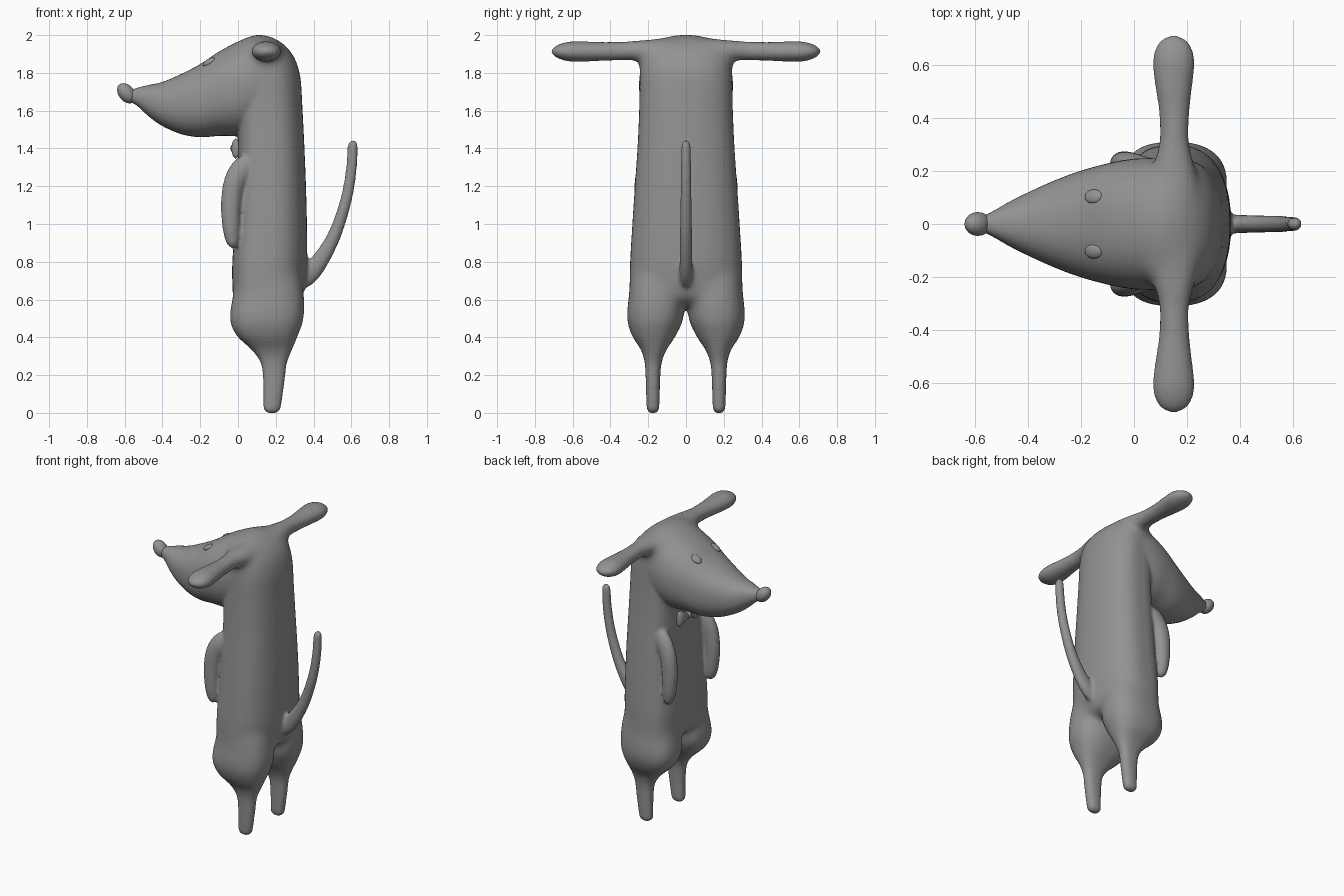
import bpy, bmesh, math
from mathutils import Vector

if "Cube" in bpy.data.objects:
    bpy.data.objects.remove(bpy.data.objects["Cube"])

X, Y, Z = Vector((1, 0, 0)), Vector((0, 1, 0)), Vector((0, 0, 1))
grey = bpy.data.materials.new("dark_grey")
grey.diffuse_color = (.29, .29, .29, 1)
grey.use_nodes = True
grey.node_tree.nodes["Principled BSDF"].inputs["Base Color"].default_value = grey.diffuse_color


def spline(p, steps=5):
    """Catmull-Rom through rows of numbers."""
    out = []
    for i in range(len(p) - 1):
        a, b, c, d = p[max(i - 1, 0)], p[i], p[i + 1], p[min(i + 2, len(p) - 1)]
        for s in range(steps):
            t = s / steps
            out.append([0.5 * (2 * B + (C - A) * t + (2 * A - 5 * B + 4 * C - D) * t * t
                               + (3 * B - A - 3 * C + D) * t ** 3)
                        for A, B, C, D in zip(a, b, c, d)])
    out.append(list(p[-1]))
    return out


def loft(bm, rows, axes=None, n=2.0, n_front=None, flip=1, sides=40):
    """Skin rings (x, y, z, radius_a, radius_b); without axes they follow the path."""
    rows = spline(rows)
    rings = []
    for i, (x, y, z, ra, rb) in enumerate(rows):
        c = Vector((x, y, z))
        if axes:
            a, b = axes
        else:
            t = Vector(rows[min(i + 1, len(rows) - 1)][:3]) - Vector(rows[max(i - 1, 0)][:3])
            a, b = Y.cross(t).normalized(), Y
        ring = []
        for k in range(sides):
            ang = 2 * math.pi * k / sides
            co, si = math.cos(ang), math.sin(ang)
            e = 2 / (n_front if n_front and co < 0 else n)
            p = c + a * (max(ra, .003) * math.copysign(abs(co) ** e, co)) \
                  + b * (max(rb, .003) * math.copysign(abs(si) ** e, si))
            p.y *= flip
            ring.append(bm.verts.new(p))
        rings.append(ring)
    for r, s in zip(rings, rings[1:]):
        for k in range(sides):
            j = (k + 1) % sides
            bm.faces.new((r[k], r[j], s[j], s[k]))
    bm.faces.new(rings[0])
    bm.faces.new(rings[-1])


def finish(bm, name):
    bmesh.ops.recalc_face_normals(bm, faces=bm.faces)
    for f in bm.faces:
        f.smooth = True
    me = bpy.data.meshes.new(name)
    bm.to_mesh(me)
    bm.free()
    me.materials.append(grey)
    ob = bpy.data.objects.new(name, me)
    bpy.context.collection.objects.link(ob)
    return ob


def ellipsoid(name, loc, radii, rot=(0, 0, 0)):
    bpy.ops.mesh.primitive_uv_sphere_add(segments=32, ring_count=16, location=loc, rotation=rot)
    ob = bpy.context.object
    ob.name = name
    ob.scale = radii
    ob.data.materials.append(grey)
    bpy.ops.object.shade_smooth()


bm = bmesh.new()
# torso
loft(bm, [(.157, 0, .57, .12, .24), (.157, 0, .61, .18, .295), (.162, 0, .68, .192, .299),
          (.168, 0, .8, .198, .296), (.175, 0, 1.0, .19, .284), (.177, 0, 1.2, .183, .271),
          (.176, 0, 1.4, .176, .257), (.172, 0, 1.6, .17, .248), (.166, 0, 1.78, .164, .245),
          (.152, 0, 1.88, .148, .24), (.135, 0, 1.95, .11, .2), (.125, 0, 1.992, .05, .1)],
     (X, Y), 2.3, 3.4)
# head and snout
loft(bm, [(-.575, 0, 1.675, .03, .03), (-.54, 0, 1.675, .045, .045), (-.47, 0, 1.652, .085, .085),
          (-.4, 0, 1.635, .117, .12), (-.3, 0, 1.635, .16, .165), (-.2, 0, 1.653, .194, .202),
          (-.1, 0, 1.69, .224, .229), (0, 0, 1.717, .25, .247), (.1, 0, 1.749, .255, .247),
          (.18, 0, 1.76, .23, .235)], (Z, Y), 2.3)
# tail
loft(bm, [(.28, 0, .68, .05, .03), (.36, 0, .725, .056, .035), (.43, 0, .80, .047, .034),
          (.51, 0, .94, .036, .032), (.57, 0, 1.12, .031, .03), (.599, 0, 1.28, .029, .028),
          (.607, 0, 1.41, .027, .025), (.608, 0, 1.435, .019, .017), (.608, 0, 1.447, .004, .004)])
for s in (1, -1):
    # legs
    loft(bm, [(.165, .13, .9, .1, .09), (.165, .145, .75, .16, .14), (.162, .154, .62, .188, .149),
              (.152, .163, .5, .196, .149), (.155, .17, .41, .162, .116), (.18, .171, .33, .104, .066),
              (.19, .174, .26, .068, .044), (.19, .175, .17, .057, .038), (.184, .175, .07, .049, .035),
              (.18, .175, .02, .044, .032), (.18, .175, 0, .026, .018)], (X, Y), 2.35, 2.6, s)
    # ears
    loft(bm, [(.152, .1, 1.915, .1, .07), (.152, .22, 1.918, .08, .058), (.152, .32, 1.917, .057, .051),
              (.152, .42, 1.914, .057, .049), (.15, .53, 1.913, .071, .053), (.15, .61, 1.913, .079, .053),
              (.15, .665, 1.913, .068, .041), (.15, .697, 1.913, .044, .024),
              (.15, .714, 1.913, .008, .006)], (X, Z), 2, None, s)
    # arms
    loft(bm, [(.09, .19, 1.34, .04, .035), (.03, .215, 1.3, .06, .042), (-.02, .228, 1.22, .056, .044),
              (-.038, .231, 1.1, .053, .044), (-.036, .231, .98, .046, .042),
              (-.03, .23, .91, .035, .034), (-.027, .23, .883, .022, .022),
              (-.026, .23, .868, .005, .005)], None, 2, None, s)
body = finish(bm, "body")
rm = body.modifiers.new("blend", 'REMESH')
rm.mode = 'VOXEL'
rm.voxel_size = .01
rm.use_smooth_shade = True
# bake the union, then relax the joints more than the slim parts
deps = bpy.context.evaluated_depsgraph_get()
body.data = bpy.data.meshes.new_from_object(body.evaluated_get(deps))
body.modifiers.clear()
joints = body.vertex_groups.new(name="joints")
ramp = lambda v: min(max(v, 0), 1)
for v in body.data.vertices:
    x, y, z = v.co
    hip = ramp((z - .42) / .1) * ramp((.82 - z) / .1) * ramp((.37 - x) / .02)
    crown = ramp((z - 1.76) / .06) * ramp((.38 - abs(y)) / .1) * ramp((x + .15) / .1)
    joints.add([v.index], max(hip, crown), 'REPLACE')
for name, group, count in (("relax_joints", "joints", 60), ("soften", "", 8)):
    sm = body.modifiers.new(name, 'SMOOTH')
    sm.factor = .5
    sm.iterations = count
    sm.vertex_group = group

# nose and eyes
ellipsoid("nose", (-.59, 0, 1.692), (.042, .045, .06), (0, math.radians(-40), 0))
for s, side in ((1, "left"), (-1, "right")):
    ellipsoid(side + "_eye", (-.153, .104 * s, 1.859), (.037, .027, .015),
              (math.radians(-14 * s), math.radians(-30), 0))

# bow tie
bm = bmesh.new()
for s in (1, -1):
    loft(bm, [(-.014, 0, 1.4, .014, .018), (-.014, .035, 1.4, .018, .03), (-.012, .075, 1.4, .022, .052),
              (-.01, .095, 1.4, .016, .045), (-.01, .1, 1.4, .006, .02)], (X, Z), 2, None, s)
finish(bm, "bow_tie")
ellipsoid("bow_knot", (-.016, 0, 1.4), (.024, .022, .026))
